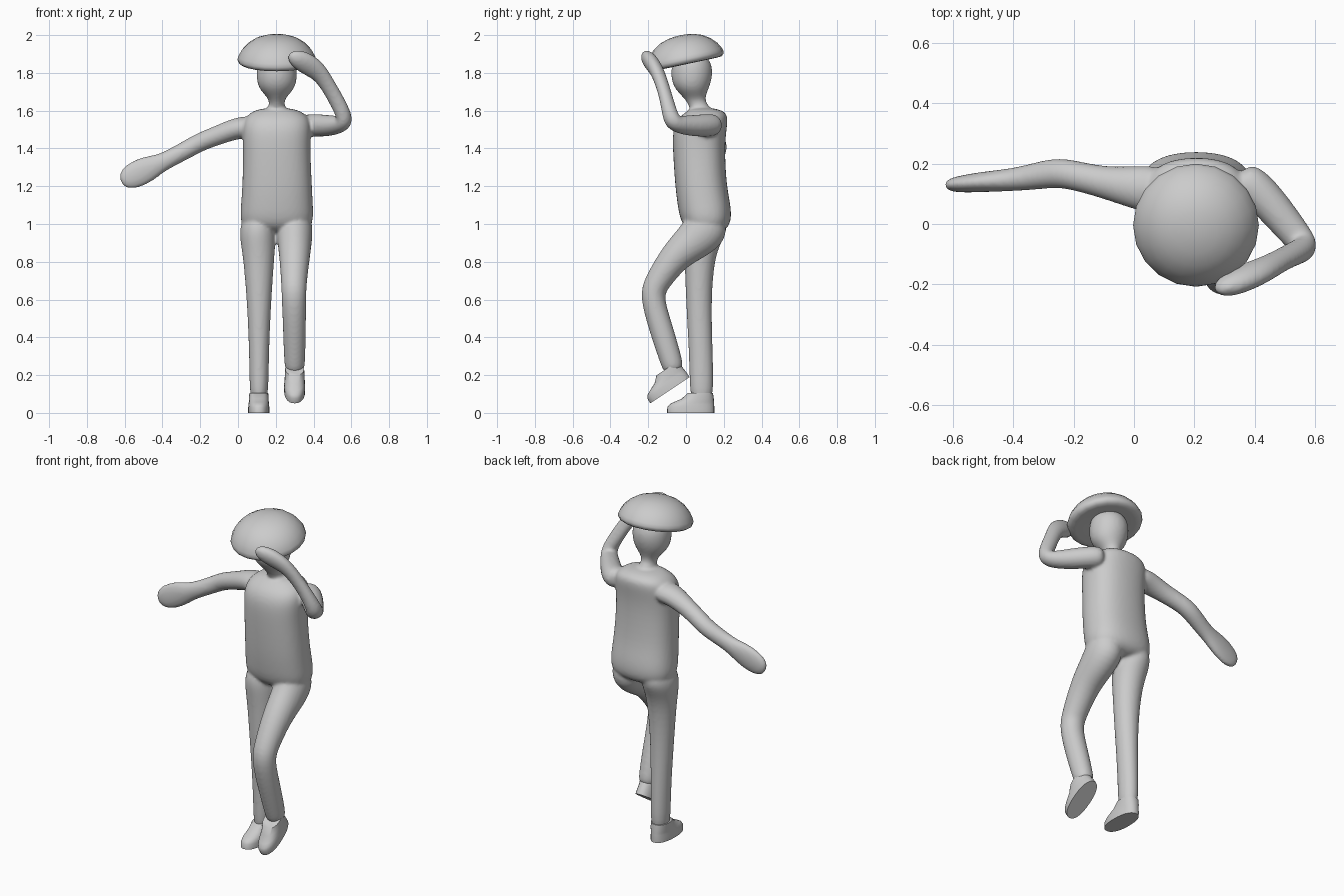
import bpy, bmesh
from math import cos, sin, pi, radians, copysign
from mathutils import Vector, Matrix

Z = Vector((0, 0, 1))


def loft(bm, stations, ref, axis=None, power=2.0, seg=16):
    """Skin oval rings (x, y, z, half-width along ref, half-depth) into a closed tube."""
    pts = [Vector(s[:3]) for s in stations]
    rings = []
    for i, s in enumerate(stations):
        if axis:
            t = axis
        else:
            t = Vector((0, 0, 0))
            if i:
                t += (pts[i] - pts[i - 1]).normalized()
            if i < len(pts) - 1:
                t += (pts[i + 1] - pts[i]).normalized()
            t.normalize()
        r = Vector(ref)
        u = (r - t * t.dot(r)).normalized()
        v = t.cross(u)
        ring = []
        for k in range(seg):
            c, n = cos(2 * pi * k / seg), sin(2 * pi * k / seg)
            p = pts[i] + u * s[3] * copysign(abs(c) ** (2 / power), c)
            p += v * s[4] * copysign(abs(n) ** (2 / power), n)
            ring.append(bm.verts.new(p))
        rings.append(ring)
    for a, b in zip(rings, rings[1:]):
        for k in range(seg):
            m = (k + 1) % seg
            bm.faces.new((a[k], a[m], b[m], b[k]))
    bm.faces.new(rings[0][::-1])
    bm.faces.new(rings[-1])


def boxed(rows):
    """Horizontal sections given as z, x range, y range."""
    return [((x0 + x1) / 2, (y0 + y1) / 2, z, (x1 - x0) / 2, (y1 - y0) / 2)
            for z, x0, x1, y0, y1 in rows]


def finish(bm, name, matrix=Matrix(), angle=None):
    bmesh.ops.recalc_face_normals(bm, faces=bm.faces)
    me = bpy.data.meshes.new(name)
    bm.to_mesh(me)
    bm.free()
    me.transform(matrix)
    ob = bpy.data.objects.new(name, me)
    bpy.context.collection.objects.link(ob)
    if angle:
        bpy.ops.object.select_all(action='DESELECT')
        ob.select_set(True)
        bpy.context.view_layer.objects.active = ob
        bpy.ops.object.shade_smooth_by_angle(angle=radians(angle))
    return ob


body = bmesh.new()
# torso
loft(body, boxed([
    (0.95, .06, .35, .03, .19), (1.0, .005, .405, -.03, .245),
    (1.1, .012, .40, -.047, .24), (1.2, .02, .395, -.06, .217),
    (1.4, .025, .385, -.073, .207), (1.5, .018, .392, -.073, .217),
    (1.56, .03, .385, -.045, .225), (1.595, .07, .34, .0, .21),
    (1.615, .13, .28, .03, .15)]), (1, 0, 0), Z, 2.4)
# neck and head
loft(body, boxed([
    (1.56, .13, .28, .03, .17), (1.61, .155, .255, .02, .135),
    (1.645, .167, .243, .005, .105), (1.675, .15, .26, -.02, .105),
    (1.71, .115, .295, -.055, .118), (1.75, .098, .312, -.077, .135),
    (1.81, .094, .316, -.083, .145), (1.87, .105, .305, -.07, .13),
    (1.91, .15, .26, -.03, .08)]), (1, 0, 0), Z)
# standing leg
loft(body, boxed([
    (1.05, .03, .19, .0, .21), (.97, .005, .202, -.025, .225),
    (.9, .012, .2, -.018, .185), (.8, .028, .192, -.008, .15),
    (.6, .045, .178, -.002, .136), (.4, .055, .168, .01, .14),
    (.2, .06, .163, .018, .147), (.04, .062, .16, .02, .145)]), (1, 0, 0), Z)
# raised leg
loft(body, [
    (.295, .12, 1.06, .085, .09), (.30, .11, .97, .1, .13),
    (.30, .03, .90, .092, .105), (.30, -.06, .83, .083, .083),
    (.296, -.155, .69, .069, .07), (.296, -.185, .62, .066, .066),
    (.299, -.13, .44, .062, .065), (.30, -.08, .28, .057, .06),
    (.30, -.06, .21, .052, .055)], (1, 0, 0))
# outstretched arm with flat hand
loft(body, [
    (.10, .11, 1.51, .085, .06), (.01, .12, 1.515, .075, .06),
    (-.10, .137, 1.472, .052, .052), (-.20, .162, 1.435, .05, .05),
    (-.26, .171, 1.40, .051, .049), (-.35, .153, 1.352, .043, .047),
    (-.41, .146, 1.322, .038, .05), (-.46, .142, 1.30, .036, .066),
    (-.52, .137, 1.272, .033, .075), (-.58, .131, 1.243, .028, .066),
    (-.61, .129, 1.229, .02, .042), (-.62, .128, 1.225, .008, .015)], (0, 1, 0))
# bent arm with hand at the hat brim
loft(body, [
    (.34, .16, 1.525, .065, .06), (.41, .115, 1.522, .065, .062),
    (.49, .02, 1.52, .058, .057), (.555, -.06, 1.53, .05, .048),
    (.568, -.08, 1.56, .045, .046), (.53, -.098, 1.64, .037, .044),
    (.485, -.12, 1.72, .035, .042), (.44, -.145, 1.79, .037, .048),
    (.40, -.163, 1.825, .04, .058), (.345, -.188, 1.86, .042, .06),
    (.295, -.21, 1.884, .035, .045), (.268, -.218, 1.896, .012, .015)], (.5, 1, 0))
body_ob = finish(body, "figure_body")

# blend the limbs into one smooth skin
sub = body_ob.modifiers.new("round", 'SUBSURF')
sub.levels = sub.render_levels = 2
skin = body_ob.modifiers.new("fuse", 'REMESH')
skin.mode = 'VOXEL'
skin.voxel_size = .009
skin.use_smooth_shade = True
soft = body_ob.modifiers.new("soften", 'SMOOTH')
soft.factor = .5
soft.iterations = 6

# feet: one shape, flat on the ground and tipped toe-down
tilt = Matrix.Rotation(radians(33.7), 4, 'X')
for name, place in (("standing_foot", Matrix.Translation((.11, .025, 0))),
                    ("raised_foot", Matrix.Translation((.30, -.085, .12)) @ tilt)):
    foot = bmesh.new()
    loft(foot, boxed([
        (0, -.056, .056, -.125, .125), (.03, -.056, .056, -.124, .125),
        (.045, -.054, .054, -.112, .124), (.057, -.053, .053, -.09, .123),
        (.075, -.052, .052, -.048, .122), (.105, -.05, .05, -.016, .118)]),
        (1, 0, 0), Z, 2.3, 28)
    finish(foot, name, place, 50)

# domed hat, tilted down at the front
hat = bmesh.new()
loft(hat, [(0, 0, z, r, r) for r, z in (
    (.10, .004), (.165, -.006), (.19, -.004), (.204, .006), (.208, .02), (.203, .038),
    (.185, .07), (.155, .102), (.115, .128), (.07, .143), (.03, .149), (.008, .15))],
    (1, 0, 0), Z, 2.0, 20)
finish(hat, "hat", Matrix.Translation((.205, 0, 1.852))
       @ Matrix.Rotation(radians(12), 4, 'X'), 80)
